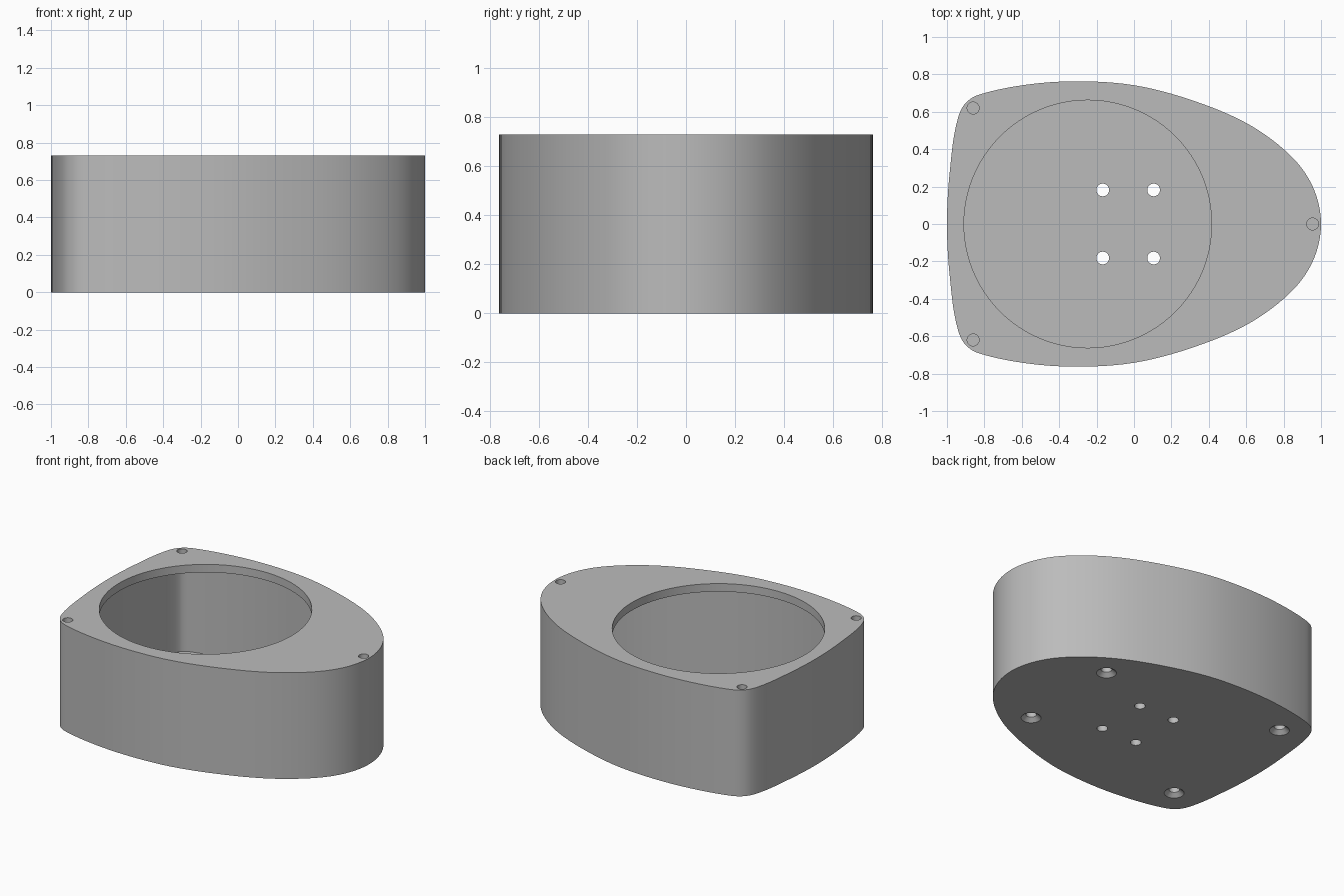
import bpy, bmesh
from mathutils import Vector

HEIGHT, PLATE, WALL = 0.73, 0.055, 0.08

cube = bpy.data.objects.get("Cube")
if cube:
    bpy.data.objects.remove(cube, do_unlink=True)

grey = bpy.data.materials.new("plain grey")
grey.use_nodes = True
grey.diffuse_color = (0.5, 0.5, 0.5, 1)
grey.node_tree.nodes["Principled BSDF"].inputs["Base Color"].default_value = (0.5, 0.5, 0.5, 1)


def spline(points, steps):
    """Closed smooth curve through the points."""
    p = [Vector(q) for q in points]
    n, out = len(p), []
    for i in range(n):
        a, b, c, d = p[i - 1], p[i], p[(i + 1) % n], p[(i + 2) % n]
        length = (c - b).length
        m0 = ((c - b).normalized() + (b - a).normalized()) / 2 * length
        m1 = ((d - c).normalized() + (c - b).normalized()) / 2 * length
        for k in range(steps):
            t = k / steps
            out.append(b * (2*t**3 - 3*t*t + 1) + m0 * (t**3 - 2*t*t + t)
                       + c * (3*t*t - 2*t**3) + m1 * (t**3 - t*t))
    return out


def inset(loop, dist):
    """Move a clockwise loop inward along its normals."""
    out = []
    for i, p in enumerate(loop):
        t = (loop[(i + 1) % len(loop)] - loop[i - 1]).normalized()
        out.append(p + Vector((t.y, -t.x)) * dist)
    return out


def prism(name, loop, z0, z1):
    bm = bmesh.new()
    face = bm.faces.new([bm.verts.new((p.x, p.y, z0)) for p in loop])
    top = bmesh.ops.extrude_face_region(bm, geom=[face])["geom"]
    bmesh.ops.translate(bm, vec=(0, 0, z1 - z0),
                        verts=[v for v in top if isinstance(v, bmesh.types.BMVert)])
    bmesh.ops.recalc_face_normals(bm, faces=bm.faces)
    return finish(name, bm)


def cone(name, x, y, z0, z1, r0, r1, sides=32):
    bm = bmesh.new()
    bmesh.ops.create_cone(bm, cap_ends=True, segments=sides, radius1=r0, radius2=r1, depth=z1 - z0)
    bmesh.ops.translate(bm, vec=(x, y, (z0 + z1) / 2), verts=bm.verts)
    return finish(name, bm)


def finish(name, bm):
    mesh = bpy.data.meshes.new(name)
    bm.to_mesh(mesh)
    bm.free()
    mesh.materials.append(grey)
    obj = bpy.data.objects.new(name, mesh)
    bpy.context.collection.objects.link(obj)
    return obj


def cut(target, cutter):
    bpy.context.view_layer.objects.active = target
    mod = target.modifiers.new("cut", "BOOLEAN")
    mod.operation, mod.solver, mod.object = "DIFFERENCE", "EXACT", cutter
    bpy.ops.object.modifier_apply(modifier=mod.name)
    bpy.data.objects.remove(cutter, do_unlink=True)


# Outline: one half, mirrored across the long axis
half = [(-0.985, 0.28), (-0.94, 0.57), (-0.91, 0.635), (-0.865, 0.675), (-0.8, 0.7),
        (-0.55, 0.748), (-0.3, 0.763), (0, 0.742), (0.3, 0.665), (0.6, 0.54),
        (0.8, 0.4), (0.91, 0.28), (0.975, 0.15)]
outline = spline([(-1, 0)] + half + [(1, 0)] + [(x, -y) for x, y in reversed(half)], 6)

# Shell with a closed cavity, then the large round opening in the lid
housing = prism("housing", outline, 0, HEIGHT)
cut(housing, prism("cavity", inset(outline, WALL), PLATE, HEIGHT - PLATE))
cut(housing, cone("opening", -0.247, 0, 0.4, 0.8, 0.662, 0.662, 96))

# Screw holes in the lid
for x, y in ((-0.86, 0.62), (-0.86, -0.62), (0.955, 0)):
    cut(housing, cone("lid_hole", x, y, HEIGHT - 0.065, 0.8, 0.032, 0.032))

for side in (-1, 1):
    # Plain through holes in the floor
    for x in (-0.167, 0.105):
        cut(housing, cone("floor_hole", x, 0.182 * side, -0.1, 0.15, 0.034, 0.034))
    # Countersunk holes near the floor's corners
    for x, y in ((0.53, 0.365), (-0.755, 0.51)):
        cut(housing, cone("screw_hole", x, y * side, -0.1, 0.15, 0.034, 0.034))
        cut(housing, cone("countersink", x, y * side, -0.01, 0.025, 0.074, 0.034))

bpy.ops.object.select_all(action="DESELECT")
housing.select_set(True)
bpy.context.view_layer.objects.active = housing
bpy.ops.object.shade_smooth_by_angle(angle=0.5)
